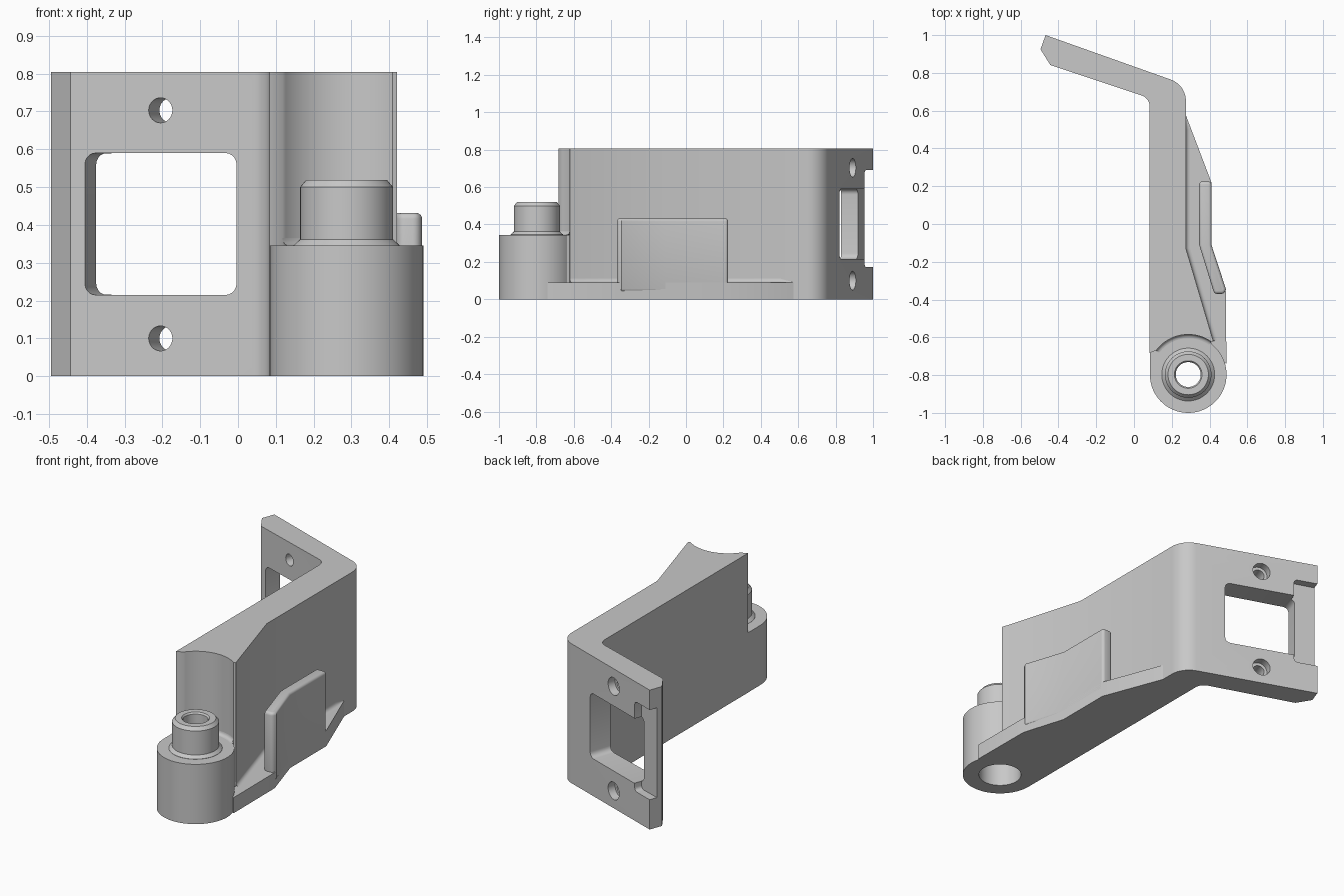
import bpy, bmesh, math
from mathutils import Vector, Matrix

if "Cube" in bpy.data.objects:
    bpy.data.objects.remove(bpy.data.objects["Cube"], do_unlink=True)

grey = bpy.data.materials.new("plain_grey")
grey.use_nodes = True
grey.diffuse_color = (0.58, 0.58, 0.58, 1)
grey.node_tree.nodes["Principled BSDF"].inputs["Base Color"].default_value = (0.58, 0.58, 0.58, 1)

BOSS = Vector((0.287, -0.797))
BOSS_R = 0.203
HEIGHT = 0.805
SHELF = 0.09
BOSS_TOP = 0.345


def finish(name, bm):
    me = bpy.data.meshes.new(name)
    bm.to_mesh(me)
    bm.free()
    me.materials.append(grey)
    ob = bpy.data.objects.new(name, me)
    bpy.context.collection.objects.link(ob)
    return ob


def activate(ob):
    bpy.ops.object.select_all(action='DESELECT')
    ob.select_set(True)
    bpy.context.view_layer.objects.active = ob


def prism(name, pts, lo, hi, matrix=Matrix()):
    """Closed outline extruded from lo to hi, faces turned outward."""
    area = sum(p[0] * q[1] - q[0] * p[1] for p, q in zip(pts, pts[1:] + pts[:1]))
    if area < 0:
        pts = pts[::-1]
    bm = bmesh.new()
    low = [bm.verts.new((p[0], p[1], lo)) for p in pts]
    top = [bm.verts.new((p[0], p[1], hi)) for p in pts]
    bm.faces.new(low[::-1])
    bm.faces.new(top)
    for i in range(len(pts)):
        bm.faces.new((low[i - 1], low[i], top[i], top[i - 1]))
    bm.transform(matrix)
    return finish(name, bm)


def arc(center, r, a0, a1, n):
    angles = [math.radians(a0 + (a1 - a0) * i / n) for i in range(n + 1)]
    return [(center[0] + r * math.cos(a), center[1] + r * math.sin(a)) for a in angles]


def rounded(a, corner, b, r, n=8):
    """Points of a tangent arc replacing one corner."""
    c = Vector(corner)
    u, v = (Vector(a) - c).normalized(), (Vector(b) - c).normalized()
    half = u.angle(v) / 2
    mid = c + (u + v).normalized() * (r / math.sin(half))
    s = c + u * (r / math.tan(half)) - mid
    e = c + v * (r / math.tan(half)) - mid
    start = math.atan2(s.y, s.x)
    sweep = math.atan2(s.x * e.y - s.y * e.x, s.dot(e))
    return arc(mid, r, math.degrees(start), math.degrees(start + sweep), n)


def rounded_rect(x0, x1, y0, y1, r):
    c = [(x0, y0), (x1, y0), (x1, y1), (x0, y1)]
    return [p for i in range(4) for p in rounded(c[i - 1], c[i], c[(i + 1) % 4], r, 5)]


def circle(center, r):
    return arc(center, r, 0, 352.5, 47)


def cut(ob, cutter):
    mod = ob.modifiers.new("cut", 'BOOLEAN')
    mod.operation, mod.solver, mod.object = 'DIFFERENCE', 'EXACT', cutter
    activate(ob)
    bpy.ops.object.modifier_apply(modifier=mod.name)
    bpy.data.objects.remove(cutter, do_unlink=True)


def foot_fillet(name, path, z):
    """Concave quarter-round along a wall foot; path holds point, outward normal, radius."""
    bm = bmesh.new()
    rows = []
    for (x, y), (nx, ny), r in path:
        row = []
        for i in range(6):
            a = math.pi / 2 * i / 5
            off, up = r * (1 - math.sin(a)), r * (1 - math.cos(a))
            row.append(bm.verts.new((x + nx * off, y + ny * off, z + up)))
        rows.append(row)
    for p, q in zip(rows, rows[1:]):
        for i in range(5):
            bm.faces.new((p[i], p[i + 1], q[i + 1], q[i]))
    bm.normal_update()
    if sum(f.normal.z for f in bm.faces) < 0:
        bmesh.ops.reverse_faces(bm, faces=bm.faces[:])
    return finish(name, bm)


def lathe(name, profile, center, n=48):
    bm = bmesh.new()
    rings = []
    for x, y in circle((0, 0), 1):
        rings.append([bm.verts.new((center[0] + r * x, center[1] + r * y, z)) for r, z in profile])
    for i in range(n):
        p, q = rings[i - 1], rings[i]
        for j in range(len(profile)):
            bm.faces.new((p[j - 1], p[j], q[j], q[j - 1]))
    bmesh.ops.recalc_face_normals(bm, faces=bm.faces[:])
    return finish(name, bm)


# Tall wall with the bent flange
inner, outer = (0.083, 0.666), (0.275, 0.736)
tip_front, tip_back = (-0.443, 0.842), (-0.468, 1.0)
wall_foot, wall_bend, wall_end = (0.275, 0.5), (0.275, -0.13), (0.42, -0.62)
saddle_arc = arc(BOSS, 0.212, 55, 143, 24)
outline = [(0.083, -0.683)]
outline += rounded((0.083, 0), inner, tip_front, 0.06)
outline += [tip_front, (-0.495, 0.925), tip_back]
outline += rounded(tip_back, outer, wall_foot, 0.12)
outline += [wall_bend, wall_end] + saddle_arc
wall = prism("wall_and_flange", outline, 0, HEIGHT)

# Flange openings, laid out in the tilted flange plane (x toward the tip, y up, z through)
toward_tip = Vector((-0.948, 0.317, 0))
through = Vector((0.317, 0.948, 0))
frame = Matrix.Translation((-0.205, 0.762, 0)) @ Matrix(
    (toward_tip, Vector((0, 0, 1)), through)).transposed().to_4x4()
cut(wall, prism("window_cutter", rounded_rect(-0.212, 0.211, 0.215, 0.59, 0.03), -0.1, 0.3, frame))
cut(wall, prism("recess_cutter", rounded_rect(0.19, 0.5, 0.172, 0.69, 0.02), 0.095, 0.3, frame))
for z in (0.1, 0.703):
    cut(wall, prism("hole_cutter", circle((0, z), 0.033), -0.1, 0.3, frame))
    cut(wall, prism("counterbore_cutter", circle((0, z), 0.05), 0.09, 0.3, frame))

# Low widened base along the outer side
base = prism("base_ledge", [(0.2, -0.53), (0.2, 0.6), (0.275, 0.575), (0.41, 0.22), (0.41, -0.11),
                            (0.487, -0.36), (0.489, -0.74), (0.44, -0.7), (0.4, -0.62)], 0, SHELF)

# Upright rib standing on the base
rib = prism("upright_rib", [(0.345, 0.225), (0.41, 0.225), (0.41, -0.11), (0.487, -0.345),
                            (0.478, -0.37), (0.425, -0.37), (0.345, -0.11)], 0.04, 0.432)
bevel = rib.modifiers.new("soft_edges", 'BEVEL')
bevel.width, bevel.segments = 0.016, 4
bevel.limit_method, bevel.angle_limit = 'ANGLE', math.radians(40)
activate(rib)
bpy.ops.object.modifier_apply(modifier=bevel.name)

# Round boss blended into the wall
boss = prism("boss", arc(BOSS, BOSS_R, 180, 412, 48) + [(0.38, -0.54), (0.083, -0.54)], 0, BOSS_TOP)
cut(boss, prism("bore_cutter", circle(BOSS, 0.13), -0.1, 0.6))

# Hollow pin with collar and wider lower bore
pin = lathe("hollow_pin", [(0.115, 0), (0.115, 0.28), (0.066, 0.3), (0.066, 0.51), (0.073, 0.519),
                           (0.107, 0.519), (0.123, 0.5), (0.123, 0.362), (0.14, BOSS_TOP + 0.001),
                           (0.14, 0)], BOSS)

# Blends at the foot of the walls
side = foot_fillet("wall_foot_blend", [((0.275, 0.57), (1, 0), 0.002), (wall_foot, (1, 0), 0.022),
                                       (wall_bend, (1, 0.15), 0.022), (wall_end, (0.96, 0.28), 0.022)], SHELF)
saddle = foot_fillet("saddle_blend", [(p, (BOSS - Vector(p)).normalized(), 0.02) for p in saddle_arc],
                     BOSS_TOP)

for ob in (wall, base, rib, boss, pin, side, saddle):
    activate(ob)
    bpy.ops.object.shade_smooth_by_angle(angle=math.radians(30))
